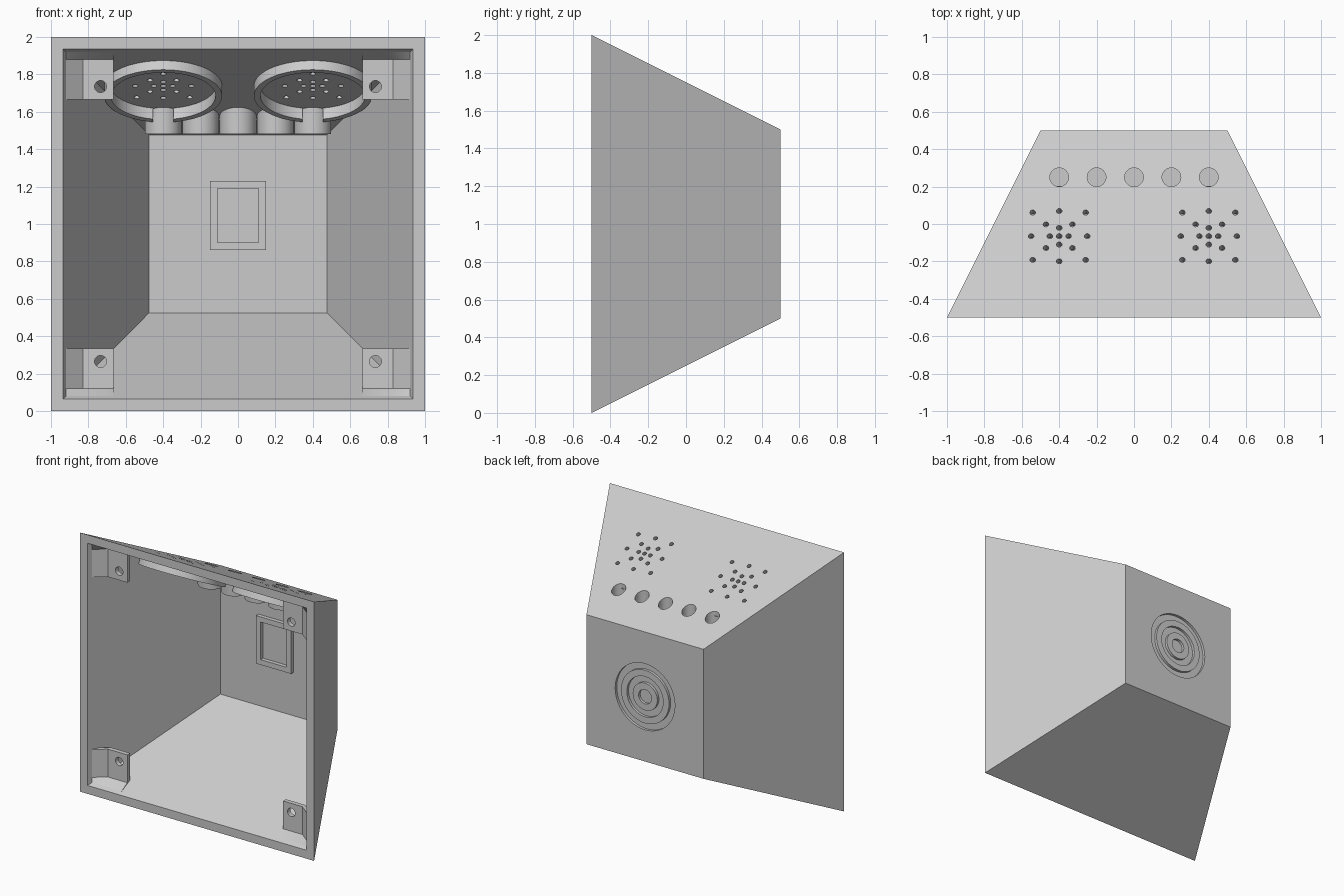
import bpy, bmesh, math
from mathutils import Matrix, Vector

if "Cube" in bpy.data.objects:
    bpy.data.objects.remove(bpy.data.objects["Cube"], do_unlink=True)

grey = bpy.data.materials.new("light grey plastic")
grey.use_nodes = True
COLOR = (0.6, 0.6, 0.6, 1)
grey.diffuse_color = COLOR
grey.node_tree.nodes["Principled BSDF"].inputs["Base Color"].default_value = COLOR

TILT = math.atan(0.5)          # slope of the top panel
SPEAKER_X, SPEAKER_Y = 0.4, -0.065
KNOB_XS, KNOB_Y = [-0.4, -0.2, 0, 0.2, 0.4], 0.25


def top_z(y):
    return 1.75 - 0.5 * y


def speaker_frame(x):
    return Matrix.Translation((x, SPEAKER_Y, top_z(SPEAKER_Y))) @ Matrix.Rotation(-TILT, 4, 'X')


def finish(bm, name):
    bmesh.ops.recalc_face_normals(bm, faces=bm.faces[:])
    mesh = bpy.data.meshes.new(name)
    bm.to_mesh(mesh)
    bm.free()
    mesh.materials.append(grey)
    obj = bpy.data.objects.new(name, mesh)
    bpy.context.collection.objects.link(obj)
    return obj


def cylinder(bm, r, z0, z1, frame, segs=48):
    m = frame @ Matrix.Translation((0, 0, (z0 + z1) / 2))
    return bmesh.ops.create_cone(bm, cap_ends=True, segments=segs, radius1=r, radius2=r,
                                 depth=z1 - z0, matrix=m)["verts"]


def tube(bm, outer, inner, z0, z1, frame, segs=64):
    loops = []
    for r, z in ((outer, z0), (outer, z1), (inner, z1), (inner, z0)):
        loops.append([bm.verts.new(frame @ Vector((r * math.cos(a), r * math.sin(a), z)))
                      for a in (2 * math.pi * i / segs for i in range(segs))])
    for k in range(4):
        a, b = loops[k], loops[(k + 1) % 4]
        for i in range(segs):
            j = (i + 1) % segs
            bm.faces.new((a[i], a[j], b[j], b[i]))


def square_loop(bm, half, y):
    return [bm.verts.new((sx * half, y, 1 + sz * half))
            for sx, sz in ((-1, -1), (1, -1), (1, 1), (-1, 1))]


def cut(obj, cutter):
    mod = obj.modifiers.new("cut", 'BOOLEAN')
    mod.operation, mod.solver, mod.object = 'DIFFERENCE', 'EXACT', cutter
    bpy.context.view_layer.update()
    mesh = bpy.data.meshes.new_from_object(obj.evaluated_get(bpy.context.evaluated_depsgraph_get()))
    obj.modifiers.clear()
    obj.data = mesh


def discard(obj):
    bpy.data.objects.remove(obj, do_unlink=True)


def smooth(obj):
    bpy.ops.object.select_all(action='DESELECT')
    obj.select_set(True)
    bpy.context.view_layer.objects.active = obj
    bpy.ops.object.shade_smooth_by_angle(angle=math.radians(30))


# Hollow tapered housing, open at the front
bm = bmesh.new()
loops = [square_loop(bm, h, y) for h, y in ((0.5, 0.5), (1, -0.5), (0.935, -0.5), (0.475, 0.464))]
for a, b in zip(loops, loops[1:]):
    for i in range(4):
        j = (i + 1) % 4
        bm.faces.new((a[i], a[j], b[j], b[i]))
bm.faces.new(loops[0])
bm.faces.new(loops[-1])
housing = finish(bm, "housing")

# Speaker grille holes through the top panel
bm = bmesh.new()
for x in (-SPEAKER_X, SPEAKER_X):
    cylinder(bm, 0.015, -0.09, 0.03, speaker_frame(x), 16)
    for ring in range(1, 5):
        for k in range(4):
            a = math.pi / 2 * k + (math.pi / 4 if ring % 2 == 0 else 0)
            spot = Matrix.Translation((0.05 * ring * math.cos(a), 0.05 * ring * math.sin(a), 0))
            cylinder(bm, 0.015, -0.09, 0.03, speaker_frame(x) @ spot, 16)
grille = finish(bm, "grille_cutter")
cut(housing, grille)
discard(grille)

# Concentric grooves in the back panel
bm = bmesh.new()
back = Matrix.Translation((0, 0.5, 1)) @ Matrix.Rotation(-math.pi / 2, 4, 'X')
for outer, inner in ((0.255, 0.205), (0.155, 0.105)):
    tube(bm, outer, inner, -0.02, 0.03, back)
cylinder(bm, 0.055, -0.02, 0.03, back)
grooves = finish(bm, "groove_cutter")
cut(housing, grooves)
discard(grooves)

# Knob bosses below the top panel, with blind holes open to the top
bm = bmesh.new()
for x in KNOB_XS:
    cylinder(bm, 0.05, 1.51, 1.8, Matrix.Translation((x, KNOB_Y, 0)), 32)
knob_holes = finish(bm, "knob_hole_cutter")
cut(housing, knob_holes)
for i, x in enumerate(KNOB_XS):
    bm = bmesh.new()
    for v in cylinder(bm, 0.098, 1.48, 1.6, Matrix.Translation((x, KNOB_Y, 0))):
        if v.co.z > 1.55:
            v.co.z = top_z(v.co.y) - 0.02
    boss = finish(bm, "knob_boss_%d" % (i + 1))
    cut(boss, knob_holes)
    smooth(boss)
discard(knob_holes)
smooth(housing)

# Speaker rings with a notch towards the knobs
for side, x in (("right", -SPEAKER_X), ("left", SPEAKER_X)):
    frame = speaker_frame(x)
    bm = bmesh.new()
    tube(bm, 0.315, 0.28, -0.11, -0.03, frame)
    ring = finish(bm, side + "_speaker_ring")
    bm = bmesh.new()
    bmesh.ops.create_cube(bm, size=1, matrix=frame @ Matrix.Translation((0, 0.3, -0.11))
                          @ Matrix.Diagonal((0.11, 0.2, 0.13, 1)))
    notch = finish(bm, "notch_cutter")
    cut(ring, notch)
    discard(notch)
    smooth(ring)

# Corner mounting tabs with screw holes
for sx, side in ((-1, "right"), (1, "left")):
    for sz, level in ((-1, "lower"), (1, "upper")):
        bm = bmesh.new()
        grid = [[bm.verts.new((sx * x, -0.47 if 2 in (i, j) else -0.4, 1 + sz * z))
                 for j, z in enumerate((0.665, 0.88, 0.92))]
                for i, x in enumerate((0.665, 0.83, 0.92))]
        faces = [bm.faces.new((grid[i][j], grid[i + 1][j], grid[i + 1][j + 1], grid[i][j + 1]))
                 for i in range(2) for j in range(2)]
        copy = bmesh.ops.extrude_face_region(bm, geom=faces, use_keep_orig=True)["geom"]
        bmesh.ops.translate(bm, vec=(0, 0.035, 0),
                            verts=[g for g in copy if isinstance(g, bmesh.types.BMVert)])
        tab = finish(bm, "%s_%s_tab" % (level, side))
        bm = bmesh.new()
        cylinder(bm, 0.032, -0.2, 0.2, Matrix.Translation((sx * 0.735, -0.4, 1 + sz * 0.735))
                 @ Matrix.Rotation(math.pi / 2, 4, 'X'), 24)
        hole = finish(bm, "screw_cutter")
        cut(tab, hole)
        discard(hole)
        smooth(tab)

# Raised rectangular frame inside on the back wall
bm = bmesh.new()
for cx, cz, w, h in ((-0.13, 1.045, 0.04, 0.37), (0.13, 1.045, 0.04, 0.37),
                     (0, 0.88, 0.22, 0.04), (0, 1.21, 0.22, 0.04)):
    bmesh.ops.create_cube(bm, size=1, matrix=Matrix.Translation((cx, 0.452, cz))
                          @ Matrix.Diagonal((w, 0.036, h, 1)))
finish(bm, "inner_frame")
